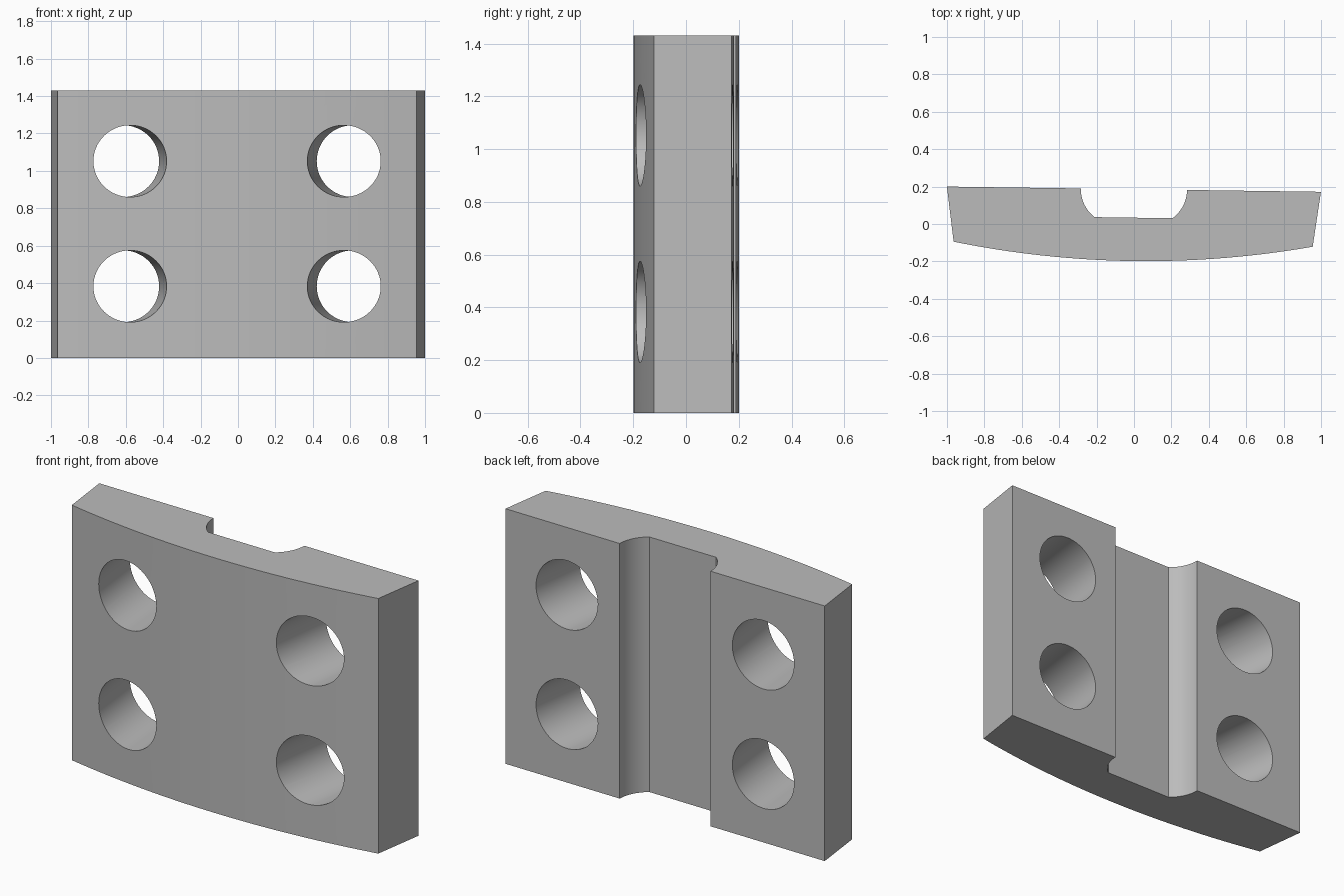
import bpy
import bmesh
from math import sin, cos, pi, radians, asin
from mathutils import Matrix, Vector

default = bpy.data.objects.get("Cube")
if default:
    bpy.data.objects.remove(default, do_unlink=True)

HEIGHT = 1.43
TILT = Matrix.Rotation(-0.014, 4, "Z")    # slight turn of the whole plate
SHIFT = Matrix.Translation((-0.003, 0, 0))

grey = bpy.data.materials.new("plain_grey")
grey.use_nodes = True
colour = (0.5, 0.5, 0.5, 1)
grey.diffuse_color = colour
grey.node_tree.nodes["Principled BSDF"].inputs["Base Color"].default_value = colour


def add_object(name, bm):
    bmesh.ops.recalc_face_normals(bm, faces=bm.faces)
    mesh = bpy.data.meshes.new(name)
    bm.to_mesh(mesh)
    bm.free()
    mesh.materials.append(grey)
    obj = bpy.data.objects.new(name, mesh)
    bpy.context.collection.objects.link(obj)
    return obj


# Half profile: bowed front, slanted end, flat back, rounded groove wall
bow_radius, bow_depth, half_front = 5.165, -0.198, 0.96
bow_angle = asin(half_front / bow_radius)
half = []
for i in range(1, 17):
    a = bow_angle * i / 16
    half.append((bow_radius * sin(a), bow_depth + bow_radius * (1 - cos(a))))
half.append((1.0, 0.186))
for i in range(13):
    a = radians(52.5) * i / 12
    half.append((0.092 + 0.192 * cos(a), 0.186 - 0.192 * sin(a)))
profile = [(0, bow_depth)] + half + [(-x, y) for x, y in reversed(half)]

# Plate body, extruded upward
bm = bmesh.new()
base = bm.faces.new([bm.verts.new((x, y, 0)) for x, y in profile])
top = bmesh.ops.extrude_face_region(bm, geom=[base])["geom"]
bmesh.ops.translate(bm, vec=(0, 0, HEIGHT),
                    verts=[v for v in top if isinstance(v, bmesh.types.BMVert)])
plate = add_object("clamp_plate", bm)

# Four bolt holes, square to the bowed front
bm = bmesh.new()
for side in (-1, 1):
    for z in (0.383, 1.052):
        axis = Vector((side * sin(0.122), cos(0.122), 0))
        turn = axis.to_track_quat("Z", "Y").to_matrix().to_4x4()
        place = Matrix.Translation((side * 0.592, 0, z)) @ turn
        bmesh.ops.create_cone(bm, cap_ends=True, segments=64, radius1=0.192,
                              radius2=0.192, depth=1, matrix=place)
cutter = add_object("bolt_hole_cutter", bm)
cutter.hide_render = True

cut = plate.modifiers.new("bolt_holes", "BOOLEAN")
cut.operation = "DIFFERENCE"
cut.solver = "EXACT"
cut.object = cutter
bpy.ops.object.select_all(action="DESELECT")
bpy.context.view_layer.objects.active = plate
plate.select_set(True)
bpy.ops.object.modifier_apply(modifier=cut.name)
bpy.data.objects.remove(cutter, do_unlink=True)

plate.data.transform(TILT @ SHIFT)
bpy.ops.object.shade_smooth_by_angle(angle=radians(25))
